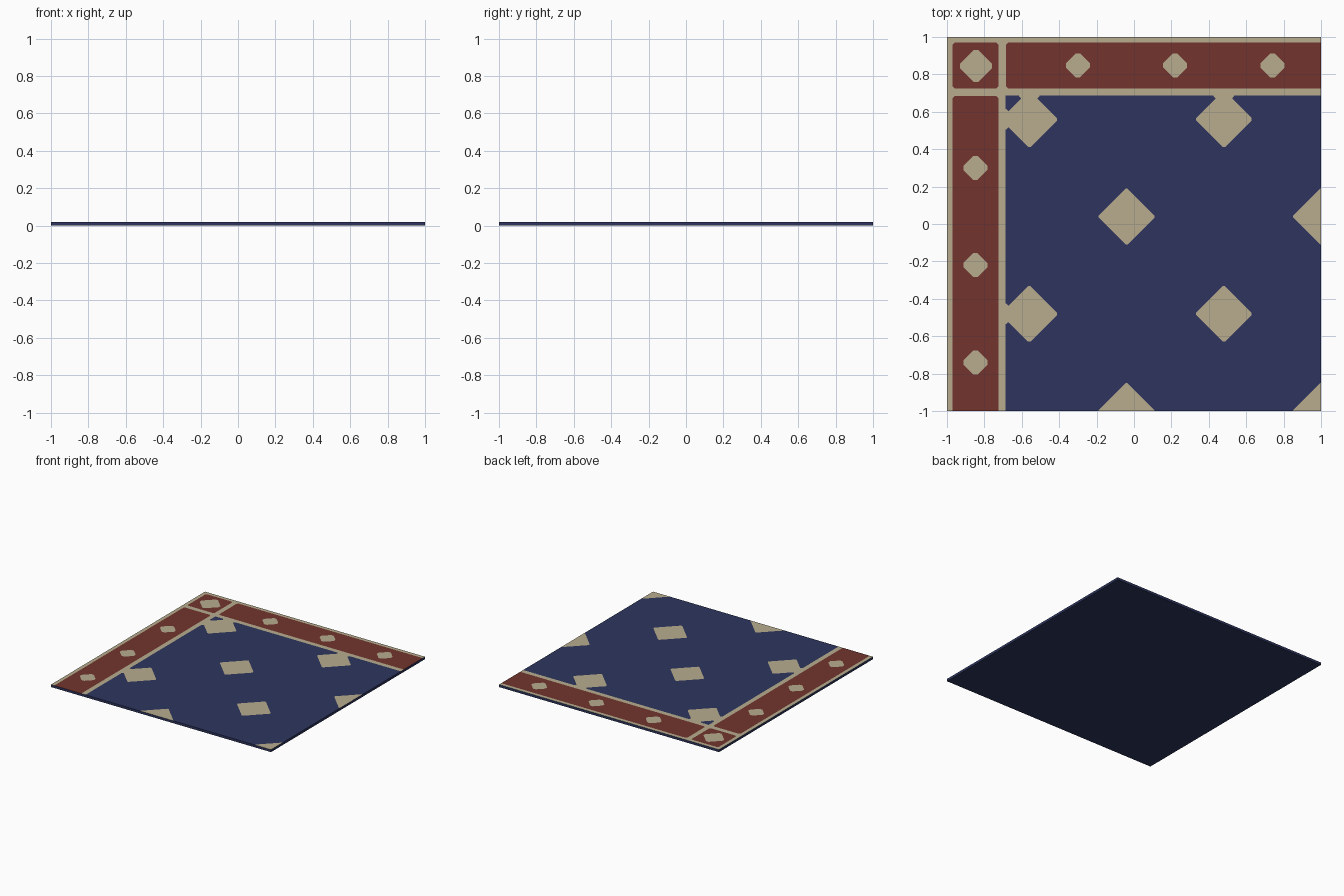
import bpy, bmesh
from mathutils import Vector

if "Cube" in bpy.data.objects:
    bpy.data.objects.remove(bpy.data.objects["Cube"])

THICK = 0.02


def lin(c):
    c /= 255
    return c / 12.92 if c <= 0.04045 else ((c + 0.055) / 1.055) ** 2.4


def material(name, rgb):
    m = bpy.data.materials.new(name)
    m.diffuse_color = (*[lin(c) for c in rgb], 1)
    m.use_nodes = True
    m.node_tree.nodes["Principled BSDF"].inputs["Base Color"].default_value = m.diffuse_color
    return m


NAVY, BEIGE, RED = 0, 1, 2
mats = [material("navy wool", (46, 53, 94)),
        material("beige wool", (184, 172, 143)),
        material("brick red wool", (115, 52, 46))]

# slab of carpet
bm = bmesh.new()
bmesh.ops.create_cube(bm, size=1)
bmesh.ops.scale(bm, vec=(2, 2, THICK), verts=bm.verts)
bmesh.ops.translate(bm, vec=(0, 0, THICK / 2), verts=bm.verts)


def stamp(poly, mat):
    """Cut a convex counter-clockwise outline into the top and colour it."""
    lo = [min(p[i] for p in poly) for i in (0, 1)]
    hi = [max(p[i] for p in poly) for i in (0, 1)]

    def touches(f):
        return f.normal.z > 0.9 and all(
            max(v.co[i] for v in f.verts) > lo[i] + 1e-5 and
            min(v.co[i] for v in f.verts) < hi[i] - 1e-5 for i in (0, 1))

    faces = [f for f in bm.faces if touches(f)]
    for a, b in zip(poly, poly[1:] + poly[:1]):
        a, b = Vector((*a, THICK)), Vector((*b, THICK))
        n = Vector((b.y - a.y, a.x - b.x, 0)).normalized()
        geom = set(faces)
        for f in faces:
            geom.update(f.edges)
            geom.update(f.verts)
        res = bmesh.ops.bisect_plane(bm, geom=list(geom), dist=1e-5,
                                     plane_co=a, plane_no=n)
        found = set(faces) | {g for g in res["geom"]
                              if isinstance(g, bmesh.types.BMFace)}
        faces = [f for f in found if f.is_valid and f.normal.z > 0.9
                 and (f.calc_center_median() - a).dot(n) < 0]
    for f in faces:
        f.material_index = mat


def rect(x0, y0, x1, y1, c=0.0):
    """Rectangle outline with optional clipped corners."""
    if not c:
        return [(x0, y0), (x1, y0), (x1, y1), (x0, y1)]
    return [(x0 + c, y0), (x1 - c, y0), (x1, y0 + c), (x1, y1 - c),
            (x1 - c, y1), (x0 + c, y1), (x0, y1 - c), (x0, y0 + c)]


def diamond(x, y, r, tip):
    """Diamond reaching r from its centre, with small blunt tips."""
    return rect(x - r, y - r, x + r, y + r, r - tip)


def both(poly, mat):
    """Stamp an outline and its reflection across the corner diagonal."""
    stamp(poly, mat)
    stamp([(-y, -x) for x, y in reversed(poly)], mat)


# beige border bands, then red panels
both(rect(-1, 0.686, 1, 1), BEIGE)
both(rect(-0.685, 0.725, 1.1, 0.97, 0.012), RED)
stamp(rect(-0.97, 0.725, -0.725, 0.97, 0.012), RED)

# border diamonds
stamp(diamond(-0.845, 0.845, 0.086, 0.012), BEIGE)
for x in (-0.30, 0.22, 0.74):
    both(diamond(x, 0.848, 0.064, 0.012), BEIGE)

# field diamonds on a staggered lattice
for x, y in ((-0.56, 0.56), (0.48, 0.56), (-0.04, 0.04), (1.0, 0.04),
             (-0.56, -0.48), (0.48, -0.48), (-0.04, -1.0), (1.0, -1.0)):
    stamp(diamond(x, y, 0.149, 0.006), BEIGE)

# flared necks joining diamonds to the border
for x in (-0.56, 0.48):
    both([(x - 0.042, 0.668), (x + 0.042, 0.668),
          (x + 0.056, 0.686), (x - 0.056, 0.686)], BEIGE)

me = bpy.data.meshes.new("carpet_corner")
bm.to_mesh(me)
bm.free()
for m in mats:
    me.materials.append(m)
bpy.context.collection.objects.link(bpy.data.objects.new("carpet_corner", me))
